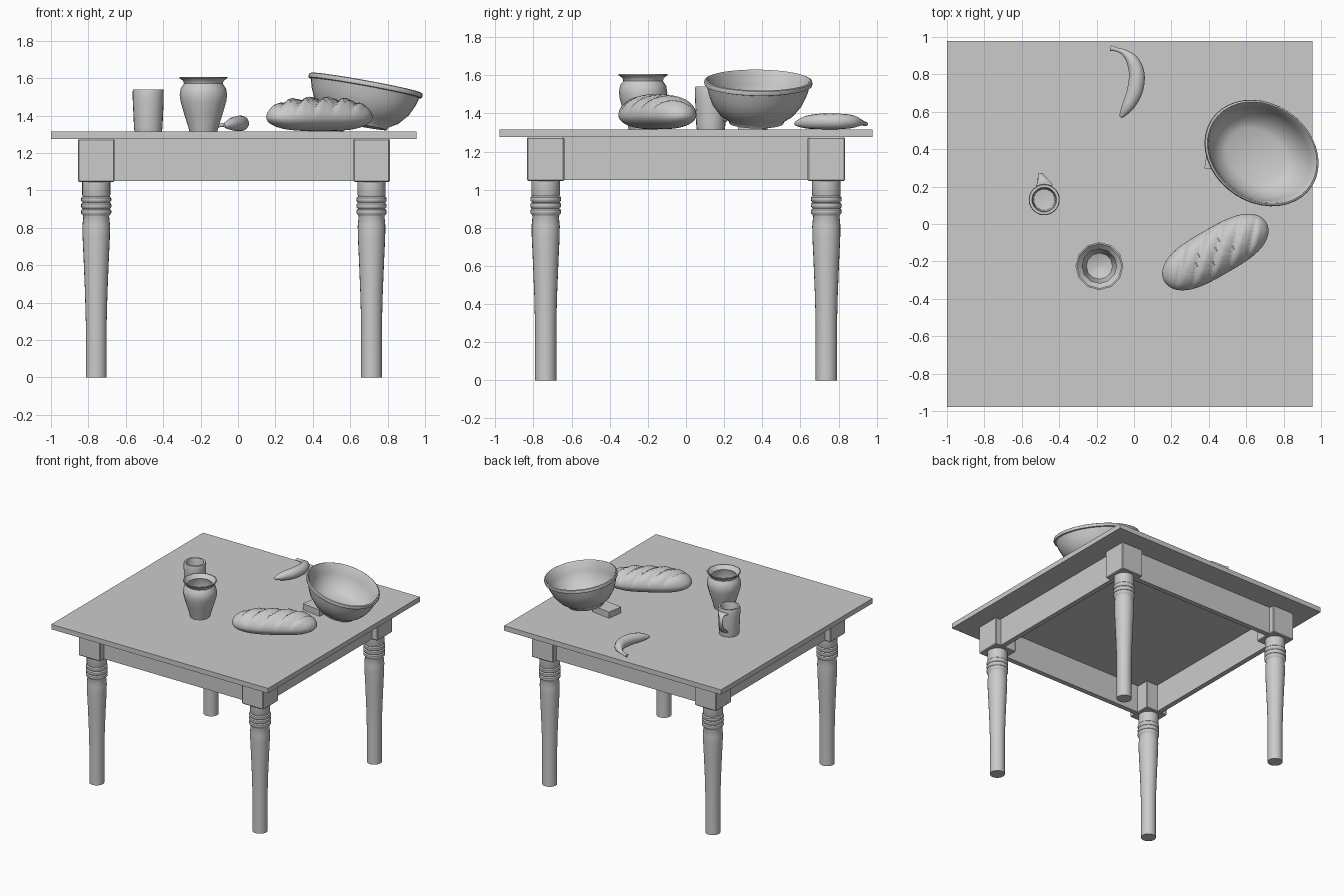
import bpy, bmesh, math
from mathutils import Vector, Matrix

cube = bpy.data.objects.get("Cube")
if cube:
    bpy.data.objects.remove(cube, do_unlink=True)

TOP = 1.315          # table surface height
CX = -0.022          # table centre in x

grey = bpy.data.materials.new("plain_grey")
grey.use_nodes = True
grey.diffuse_color = (0.6, 0.6, 0.6, 1)
grey.node_tree.nodes["Principled BSDF"].inputs["Base Color"].default_value = (0.6, 0.6, 0.6, 1)


def finish(name, bm, angle=None):
    bmesh.ops.recalc_face_normals(bm, faces=bm.faces)
    mesh = bpy.data.meshes.new(name)
    bm.to_mesh(mesh)
    bm.free()
    mesh.materials.append(grey)
    ob = bpy.data.objects.new(name, mesh)
    bpy.context.collection.objects.link(ob)
    if angle:
        bpy.ops.object.select_all(action='DESELECT')
        ob.select_set(True)
        bpy.context.view_layer.objects.active = ob
        bpy.ops.object.shade_smooth_by_angle(angle=math.radians(angle))
    return ob


def box(name, centre, size, turn=0, bevel=0):
    bm = bmesh.new()
    bmesh.ops.create_cube(bm, size=1)
    bmesh.ops.scale(bm, vec=size, verts=bm.verts)
    if bevel:
        bmesh.ops.bevel(bm, geom=bm.edges[:], offset=bevel, segments=1, affect='EDGES')
    ob = finish(name, bm)
    ob.location = centre
    ob.rotation_euler.z = turn
    return ob


def skin(name, rings, angle):
    """Join closed rings of points into a capped skin."""
    bm = bmesh.new()
    loops = [[bm.verts.new(p) for p in ring] for ring in rings]
    n = len(loops[0])
    for a, b in zip(loops, loops[1:]):
        for i in range(n):
            j = (i + 1) % n
            bm.faces.new((a[i], a[j], b[j], b[i]))
    bm.faces.new(loops[0])
    bm.faces.new(loops[-1])
    return finish(name, bm, angle)


def lathe(name, profile, sides, angle=40, sx=1, sy=1):
    turns = [2 * math.pi * i / sides for i in range(sides)]
    return skin(name, [[(r * sx * math.cos(t), r * sy * math.sin(t), z) for t in turns]
                       for r, z in profile], angle)


def sweep(name, path, side, sides=14, steps=5):
    """Elliptical tube along a smooth path of (point, width, depth)."""
    pts = [Vector((*p, w, d)) for p, w, d in path]
    fine = []
    for i in range(len(pts) - 1):
        a, b = pts[max(i - 1, 0)], pts[i]
        c, d = pts[i + 1], pts[min(i + 2, len(pts) - 1)]
        for k in range(steps):
            t = k / steps
            fine.append(b + (c - a) * (t / 2) + (a * 2 - b * 5 + c * 4 - d) * (t * t / 2)
                        + (b * 3 - a - c * 3 + d) * (t ** 3 / 2))
    fine.append(pts[-1])
    rings = []
    for i, p in enumerate(fine):
        along = Vector((fine[min(i + 1, len(fine) - 1)] - fine[max(i - 1, 0)])[:3]).normalized()
        u = (side - along * side.dot(along)).normalized()
        v = along.cross(u)
        rings.append([Vector(p[:3]) + u * p[3] * math.cos(t) + v * p[4] * math.sin(t)
                      for t in (2 * math.pi * k / sides for k in range(sides))])
    return skin(name, rings, 50)


# Table top
box("table_top", (CX, 0, TOP - 0.02), (1.955, 1.955, 0.04))

# Legs with turned rings, and their corner blocks
leg_profile = [(0.056, 0), (0.056, 0.3), (0.06, 0.45), (0.067, 0.62), (0.073, 0.75),
               (0.074, 0.81), (0.069, 0.86)]
for z in (0.885, 0.918, 0.951):
    leg_profile += [(0.072, z - 0.017), (0.08, z - 0.009), (0.081, z), (0.08, z + 0.009),
                    (0.072, z + 0.016)]
leg_profile += [(0.075, 0.975), (0.075, 1.05)]
for sx, xname in ((-1, "right"), (1, "left")):
    for sy, yname in ((-1, "front"), (1, "back")):
        spot = (CX + sx * 0.736, sy * 0.736)
        leg = lathe(f"{yname}_{xname}_leg", leg_profile, 24)
        leg.location = (*spot, 0)
        box(f"{yname}_{xname}_block", (*spot, 1.16), (0.195, 0.195, 0.23), bevel=0.006)

# Aprons between the blocks
for s, yname, xname in ((-1, "front", "right"), (1, "back", "left")):
    box(f"{yname}_apron", (CX, s * 0.765, 1.1625), (1.3, 0.04, 0.225))
    box(f"{xname}_apron", (CX + s * 0.765, 0, 1.1625), (0.04, 1.3, 0.225))

# Vase: twelve-sided, hollow, flared lip
vase = lathe("vase", [(0.075, 0), (0.08, 0.02), (0.105, 0.1), (0.122, 0.16), (0.127, 0.195),
                      (0.121, 0.23), (0.104, 0.255), (0.108, 0.27), (0.128, 0.285),
                      (0.128, 0.291), (0.12, 0.291), (0.092, 0.262), (0.112, 0.195),
                      (0.07, 0.04), (0.017, 0.02)], 12)
vase.location = (-0.185, -0.225, TOP)

# Mug with a strap handle that narrows at its outer end
mug = lathe("mug", [(0.073, 0), (0.076, 0.02), (0.083, 0.17), (0.083, 0.215), (0.08, 0.225),
                    (0.066, 0.225), (0.062, 0.21), (0.056, 0.03), (0.01, 0.025)], 24)
mug.location = (-0.48, 0.13, TOP)
handle = sweep("mug_handle", [((0, 0.068, 0.19), 0.05, 0.012), ((-0.01, 0.11, 0.19), 0.025, 0.01),
                              ((-0.02, 0.135, 0.15), 0.014, 0.009),
                              ((-0.015, 0.115, 0.09), 0.02, 0.009),
                              ((0, 0.063, 0.04), 0.045, 0.012)], Vector((1, 0, 0)), 10)
handle.location = mug.location

# Oval bowl, tilted on a small block
bowl = lathe("bowl", [(0.02, 0), (0.5, 0), (0.52, 0.015), (0.68, 0.045), (0.83, 0.1),
                      (0.91, 0.155), (0.95, 0.2), (0.99, 0.203), (1.0, 0.213), (0.99, 0.226),
                      (0.96, 0.23), (0.93, 0.22), (0.88, 0.155), (0.8, 0.1), (0.65, 0.05),
                      (0.5, 0.028), (0.02, 0.025)], 40, 40, 0.326, 0.267)
up = Vector((0.19, 0.05, 1)).normalized()
tilt = Vector((0, 0, 1)).rotation_difference(up).to_matrix().to_4x4()
base = Vector((0.685, 0.38, 1.575)) - up * 0.23
bowl.matrix_world = Matrix.Translation(base) @ tilt @ Matrix.Rotation(math.radians(-32), 4, 'Z')
box("bowl_prop", (0.47, 0.35, TOP + 0.025), (0.17, 0.13, 0.05), math.radians(-8))

# Banana lying on its side
sweep("banana", [((-0.125, 0.94, 1.345), 0.012, 0.016), ((-0.09, 0.932, 1.348), 0.01, 0.011),
                 ((-0.05, 0.915, 1.352), 0.017, 0.018), ((-0.008, 0.872, 1.357), 0.034, 0.034),
                 ((0.015, 0.8, 1.358), 0.041, 0.043), ((0.004, 0.71, 1.358), 0.041, 0.043),
                 ((-0.03, 0.635, 1.354), 0.034, 0.034), ((-0.06, 0.588, 1.348), 0.018, 0.018),
                 ((-0.072, 0.572, 1.346), 0.007, 0.007)], Vector((0, 0, 1)))


# Bread loaf: rounded body with diagonal slashes across the crust
def loaf_point(u, t):
    fall = max(1 - abs(u) ** 3.2, 0) ** 0.5
    x, y = 0.315 * u, 0.127 * fall * math.cos(t)
    s = math.sin(t)
    z = 0.075 + (0.1 if s > 0 else 0.073) * fall * s
    if s > 0:
        phase = ((x - 0.9 * y) / 0.115 + 0.45) % 1
        groove = math.exp(-((phase - 0.5) / 0.13) ** 2)
        z += (0.012 * phase - 0.026 * groove) * s * fall * (1 - u ** 4)
    return (x, y, z)


rows, around = 80, 40
loaf = skin("bread_loaf", [[loaf_point(math.sin(math.pi / 2 * (2 * i / rows - 1) * 0.985),
                                       2 * math.pi * k / around) for k in range(around)]
                           for i in range(rows + 1)], 60)
loaf.location = (0.435, -0.15, TOP)
loaf.rotation_euler.z = math.radians(30)
